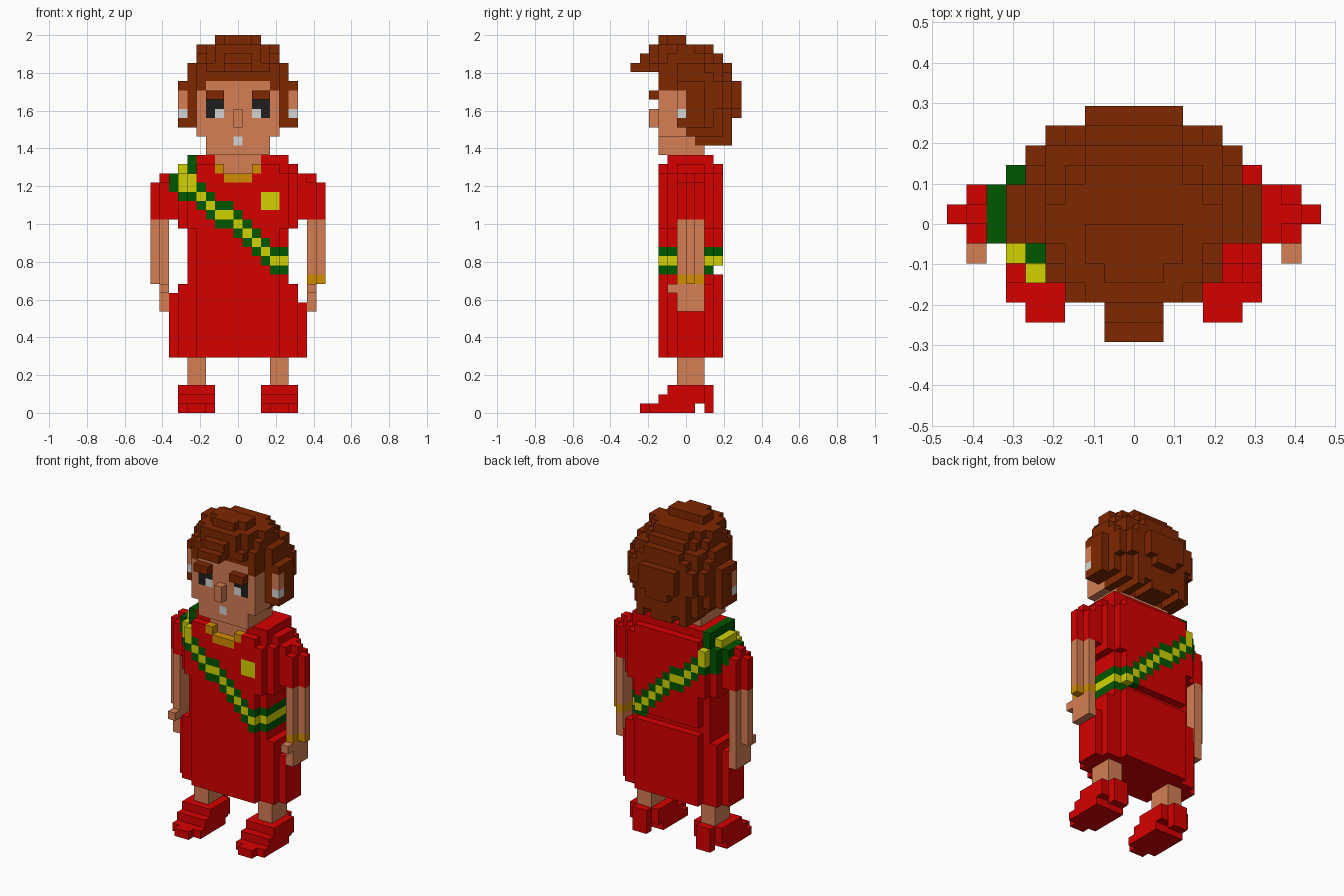
import bpy, bmesh
from mathutils import Vector

cube = bpy.data.objects.get("Cube")
if cube:
    bpy.data.objects.remove(cube, do_unlink=True)

U = 2 / 41  # edge length of one block

COLOURS = {
    "red": (0.68, 0.0, 0.0), "skin": (0.66, 0.21, 0.09),
    "brown": (0.21, 0.02, 0.0), "green": (0.0, 0.095, 0.0),
    "yellow": (0.64, 0.64, 0.0), "gold": (0.64, 0.27, 0.0),
    "light_grey": (0.66, 0.66, 0.66), "charcoal": (0.013, 0.013, 0.013),
}
NAMES = list(COLOURS)
materials = []
for name, rgb in COLOURS.items():
    mat = bpy.data.materials.new(name)
    mat.use_nodes = True
    mat.diffuse_color = (*rgb, 1)
    bsdf = mat.node_tree.nodes["Principled BSDF"]
    bsdf.inputs["Base Color"].default_value = (*rgb, 1)
    bsdf.inputs["Roughness"].default_value = 0.8
    materials.append(mat)

blocks = {}  # (column, depth, height) -> (part, colour)


def fill(part, colour, cols, ys, zs, mirror=False):
    """Fill a box of blocks: cols inclusive, depth and height end-exclusive."""
    for i in range(cols[0], cols[1] + 1):
        for j in range(*ys):
            for k in range(*zs):
                blocks[i, j, k] = (part, colour)
                if mirror:
                    blocks[-i, j, k] = (part, colour)


def wide(part, colour, half, ys, zs):
    fill(part, colour, (-half, half), ys, zs)


# Shoes, legs and arms
for side, s in (("right", -1), ("left", 1)):
    def limb(part, colour, a, b, ys, zs):
        fill(part, colour, tuple(sorted((s * a, s * b))), ys, zs)
    shoe = side + "_shoe"
    limb(shoe, "red", 3, 6, (-4, 1), (0, 1))
    limb(shoe, "red", 4, 5, (-5, -4), (0, 1))
    limb(shoe, "red", 4, 5, (2, 3), (0, 1))
    limb(shoe, "red", 3, 6, (-3, 2), (1, 2))
    limb(shoe, "red", 3, 6, (-2, 2), (2, 3))
    limb(shoe, "red", 4, 5, (2, 3), (1, 3))
    limb(side + "_leg", "skin", 4, 5, (-1, 2), (3, 6))
    # Arm, hand with thumb, and sleeve
    arm, sleeve = side + "_arm", side + "_sleeve"
    limb(arm, "skin", 8, 8, (-1, 2), (11, 21))
    limb(arm, "skin", 8, 8, (-2, -1), (13, 14))
    limb(arm, "skin", 9, 9, (0, 1), (14, 21))
    limb(sleeve, "red", 8, 8, (-1, 2), (21, 25))
    limb(sleeve, "red", 8, 8, (0, 1), (25, 26))
    limb(sleeve, "red", 9, 9, (0, 1), (21, 25))
fill("bracelet", "gold", (8, 8), (-1, 2), (14, 15))
fill("bracelet", "gold", (9, 9), (0, 1), (14, 15))

# Skirt, stepped in towards the sides
wide("skirt", "red", 4, (-3, 4), (6, 15))
fill("skirt", "red", (5, 5), (-2, 3), (6, 15), mirror=True)
fill("skirt", "red", (6, 6), (-2, 3), (6, 14), mirror=True)
fill("skirt", "red", (7, 7), (-1, 2), (6, 12), mirror=True)
fill("skirt", "red", (-7, -7), (-1, 2), (12, 13))

# Dress top: narrow waist, broad chest and stepped shoulders
wide("dress_top", "red", 4, (-3, 3), (15, 16))
wide("dress_top", "red", 4, (-3, 4), (16, 27))
fill("dress_top", "red", (5, 5), (-2, 3), (15, 28), mirror=True)
fill("dress_top", "red", (5, 5), (-3, 4), (20, 26), mirror=True)
wide("dress_top", "red", 5, (-2, 3), (27, 28))
fill("dress_top", "red", (6, 6), (-2, 3), (20, 26), mirror=True)
fill("dress_top", "red", (6, 6), (-1, 2), (26, 27), mirror=True)
fill("dress_top", "red", (7, 7), (-1, 2), (21, 26), mirror=True)

# Sash: recolour a diagonal band running right round the dress top
BAND = {-4: 23, -3: 22, -2: 21, -1: 21, 0: 20, 1: 19, 2: 18, 3: 17, 4: 16, 5: 16}
for (i, j, k), (part, _) in list(blocks.items()):
    if part != "dress_top":
        continue
    colour = None
    if i in BAND and abs(k - BAND[i]) <= 1:
        colour = "yellow" if k == BAND[i] else "green"
    elif i == -5 and k >= 23:
        colour = "yellow" if k in (24, 25) else "green"
    elif i == -6 and k >= 23:
        colour = "green" if k == 23 or j == 2 else "yellow"
    elif i == -7 and k >= 24:
        colour = "green"
    if colour:
        blocks[i, j, k] = ("sash", colour)

# Medal, neckline and necklace
fill("medal", "yellow", (3, 4), (-3, -2), (22, 24))
wide("neck", "skin", 2, (-2, 2), (27, 28))
wide("neck", "skin", 1, (-2, 1), (26, 27))
for i in (-1, 0, 1):
    blocks.pop((i, -3, 26))
wide("necklace", "gold", 1, (-3, -2), (25, 26))
fill("necklace", "gold", (2, 2), (-3, -2), (26, 27), mirror=True)

# Head
wide("neck", "skin", 3, (-3, 2), (28, 30))
wide("head", "skin", 4, (-3, 3), (30, 36))
wide("nose", "skin", 0, (-4, -3), (31, 33))
wide("mouth", "light_grey", 0, (-3, -2), (29, 30))
fill("eyes", "charcoal", (2, 3), (-3, -2), (32, 34), mirror=True)
fill("eyes", "light_grey", (2, 2), (-3, -2), (32, 33), mirror=True)
fill("eyebrows", "brown", (2, 3), (-4, -3), (34, 35), mirror=True)

# Hair in rounded layers: half width, depth range, height range
for half, ys, zs in (
    (3, (1, 5), (29, 30)), (4, (0, 4), (30, 31)), (3, (0, 5), (30, 31)),
    # back and sides
    (5, (-1, 3), (31, 33)), (4, (-1, 4), (31, 33)), (3, (3, 5), (31, 33)),
    (5, (-1, 4), (33, 36)), (4, (-1, 5), (33, 36)),
    (1, (5, 6), (32, 33)), (2, (5, 6), (33, 36)),
    # crown
    (5, (-1, 3), (36, 37)), (4, (-3, 4), (36, 37)), (3, (-3, 5), (36, 37)),
    (5, (-1, 2), (37, 38)), (4, (-3, 4), (37, 38)), (2, (-3, 5), (37, 38)),
    (4, (-2, 2), (38, 39)), (3, (-3, 3), (38, 39)), (2, (-4, 4), (38, 39)),
    (4, (-1, 1), (39, 40)), (3, (-3, 2), (39, 40)), (2, (-4, 3), (39, 40)),
    (2, (-2, 0), (40, 41)), (1, (-3, 0), (40, 41)),
    # fringe
    (3, (-4, -3), (37, 38)), (1, (-6, -4), (37, 38)), (1, (-5, -4), (38, 39)),
):
    wide("hair", "brown", half, ys, zs)
fill("hair", "brown", (6, 6), (0, 2), (31, 36), mirror=True)
fill("hair", "brown", (6, 6), (-1, 0), (31, 32), mirror=True)
fill("hair", "brown", (6, 6), (-1, 0), (35, 36), mirror=True)
fill("hair", "brown", (4, 4), (-3, -1), (35, 36), mirror=True)
for i in (-2, 2):  # gaps between the locks at the nape
    for j in range(2, 5):
        blocks.pop((i, j, 29))

# Ears and earrings
fill("ears", "skin", (6, 6), (-1, 0), (33, 35), mirror=True)
fill("earrings", "light_grey", (6, 6), (-1, 0), (32, 33), mirror=True)

# Turn each part into a mesh made only of its exposed faces
AXES = [Vector(a) for a in ((1, 0, 0), (0, 1, 0), (0, 0, 1))]
for part in dict.fromkeys(p for p, _ in blocks.values()):
    bm = bmesh.new()
    for cell, (owner, colour) in blocks.items():
        if owner != part:
            continue
        centre = Vector(cell) + Vector((0, 0.5, 0.5))
        for a in range(3):
            for sign in (-1, 1):
                n = AXES[a] * sign
                if tuple(int(c + d) for c, d in zip(cell, n)) in blocks:
                    continue
                p, q = AXES[(a + 1) % 3] / 2, AXES[(a + 2) % 3] / 2 * sign
                corners = (-p - q, p - q, p + q, -p + q)
                face = bm.faces.new([bm.verts.new((centre + n / 2 + c) * U)
                                     for c in corners])
                face.material_index = NAMES.index(colour)
    bmesh.ops.remove_doubles(bm, verts=bm.verts, dist=U / 100)
    bmesh.ops.dissolve_limit(bm, angle_limit=0.01, verts=bm.verts,
                             edges=bm.edges, delimit={"MATERIAL"})
    mesh = bpy.data.meshes.new(part)
    for mat in materials:
        mesh.materials.append(mat)
    bm.to_mesh(mesh)
    bm.free()
    bpy.context.collection.objects.link(bpy.data.objects.new(part, mesh))
